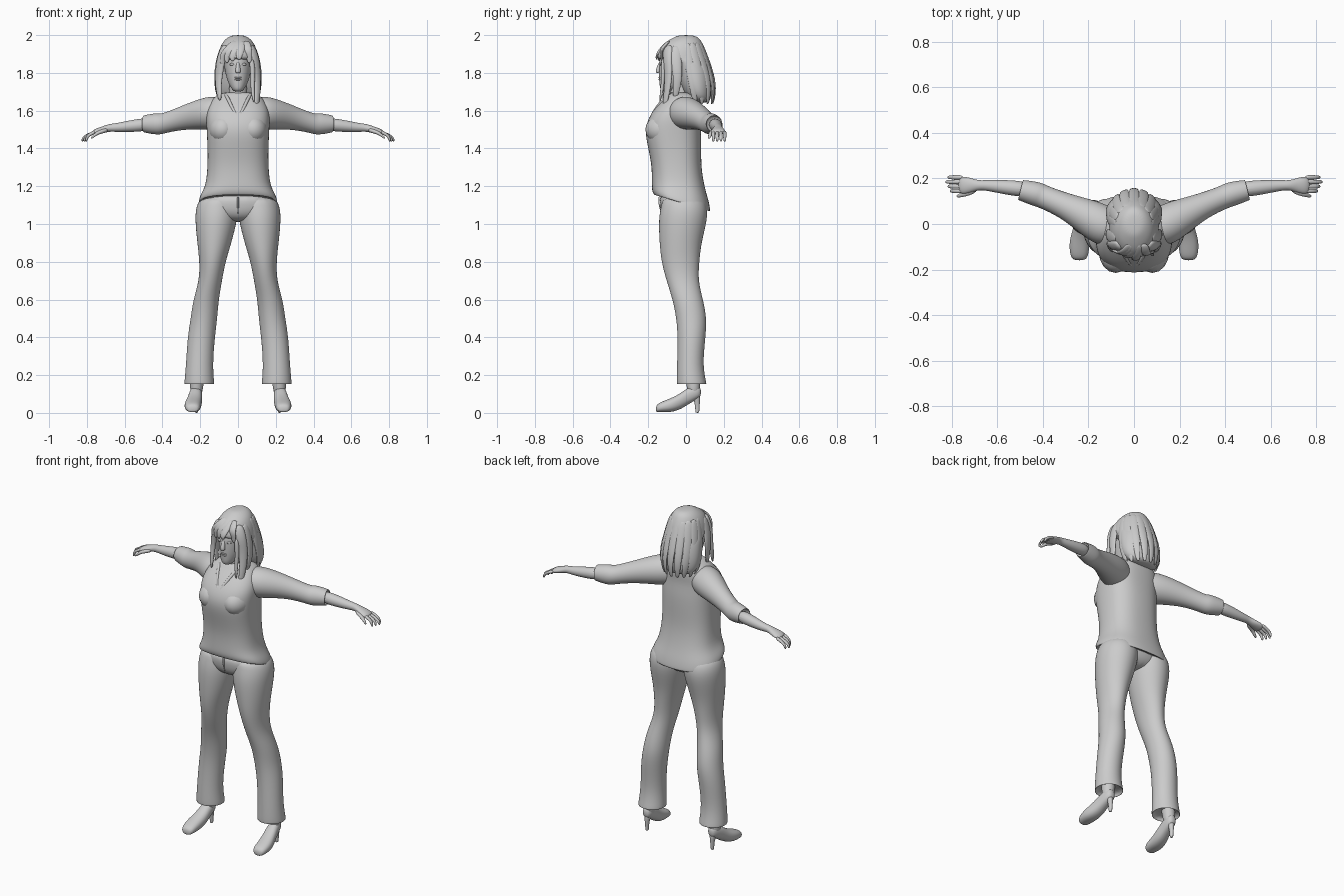
import bpy, bmesh, math
from mathutils import Vector

old = bpy.data.objects.get("Cube")
if old:
    bpy.data.objects.remove(old)

X, Y, Z = Vector((1, 0, 0)), Vector((0, 1, 0)), Vector((0, 0, 1))

# Single clay colour
grey = (0.6, 0.6, 0.6, 1)
clay = bpy.data.materials.new("plain_grey")
clay.use_nodes = True
clay.diffuse_color = grey
clay.node_tree.nodes["Principled BSDF"].inputs["Base Color"].default_value = grey


def finish(name, bm, mirror, levels):
    """Turn a bmesh into a smooth object, optionally mirrored across x."""
    bmesh.ops.recalc_face_normals(bm, faces=bm.faces)
    mesh = bpy.data.meshes.new(name)
    bm.to_mesh(mesh)
    bm.free()
    mesh.materials.append(clay)
    for face in mesh.polygons:
        face.use_smooth = True
    obj = bpy.data.objects.new(name, mesh)
    bpy.context.collection.objects.link(obj)
    if mirror:
        mirror_modifier = obj.modifiers.new("mirror", "MIRROR")
        mirror_modifier.use_mirror_merge = False
    if levels:
        subdivision = obj.modifiers.new("smooth", "SUBSURF")
        subdivision.levels = subdivision.render_levels = levels


def signed_power(value, exponent):
    return math.copysign(abs(value) ** exponent, value)


def loft(name, rings, along=None, ref=X, power=2, sides=16, mirror=False,
         hem=False, hem_slope=0):
    """Skin rings of (x, y, z, radius_u, radius_v). Without `along` the rings
    stand square to their path. A hem folds the last ring back inside."""
    centres = [Vector(ring[:3]) for ring in rings]
    radii = [Vector(ring[3:]) for ring in rings]
    last = len(rings) - 1
    tangents = [along or centres[min(i + 1, last)] - centres[max(i - 1, 0)]
                for i in range(len(rings))]
    if hem:
        inside = centres[-1].lerp(centres[-2], 0.3)
        centres += [centres[-1], inside]
        radii += [radii[-1] * 0.95, radii[-1] * 0.85]
        tangents += [tangents[-1], tangents[-1]]
    swell = 3 / (2 + math.cos(math.tau / sides))
    angles = [math.tau * k / sides for k in range(sides)]
    bm = bmesh.new()
    loops = []
    for i, (centre, radius, tangent) in enumerate(zip(centres, radii, tangents)):
        t = tangent.normalized()
        u = (ref - t * ref.dot(t)).normalized()
        v = t.cross(u)
        slope = hem_slope * min(1, i / last) ** 4
        loop = []
        for angle in angles:
            across = u * signed_power(math.cos(angle), 2 / power) * radius.x
            upright = v * signed_power(math.sin(angle), 2 / power) * radius.y
            offset = (across + upright) * swell
            loop.append(bm.verts.new(centre + offset - Z * slope * offset.y))
        loops.append(loop)
    for low, high in zip(loops, loops[1:]):
        for k in range(sides):
            bm.faces.new((low[k - 1], low[k], high[k], high[k - 1]))
    bm.faces.new(loops[0])
    bm.faces.new(loops[-1])
    finish(name, bm, mirror, 2)


def column(name, rings, **options):
    """Loft level rings of (y, z, half_width, half_depth) on the midline."""
    loft(name, [(0, *ring) for ring in rings], along=Z, **options)


def strand(name, points, wide, thick, taper=0.4, **options):
    """A tapering lock, finger or seam along a few points."""
    last = len(points) - 1
    rings = []
    for i, point in enumerate(points):
        scale = 1 - (1 - taper) * (i / last) ** 2
        rings.append((*point, wide * scale, thick * scale))
    loft(name, rings, sides=8, **options)


def ball(name, centre, size, mirror=False):
    """A smooth ellipsoid."""
    bm = bmesh.new()
    bmesh.ops.create_uvsphere(bm, u_segments=16, v_segments=10, radius=1)
    for vert in bm.verts:
        vert.co = Vector(centre) + vert.co * Vector(size) if size is None else Vector(
            [c + p * s for c, p, s in zip(centre, vert.co, size)])
    finish(name, bm, mirror, 0)


# Sweater body, with a hem that dips at the back
column("sweater", [
    (-.03, 1.7, .07, .06), (-.02, 1.68, .12, .08), (-.03, 1.64, .15, .11),
    (-.06, 1.58, .17, .13), (-.07, 1.5, .165, .15), (-.06, 1.4, .16, .14),
    (-.05, 1.3, .16, .13), (-.04, 1.2, .17, .14), (-.03, 1.15, .2, .15),
    (-.02, 1.11, .21, .15),
], power=2.5, sides=24, hem=True, hem_slope=.3)
ball("bust", (.08, -.12, 1.5), (.075, .095, .08), mirror=True)
strand("neckline", [(.07, -.07, 1.69), (.05, -.12, 1.66), (.03, -.16, 1.61),
                    (0, -.19, 1.56)], .009, .009, taper=.8, mirror=True)

# Sleeves with turned-up cuffs
loft("sleeves", [
    (.07, -.03, 1.59, .07, .07), (.13, -.01, 1.59, .09, .09),
    (.2, .03, 1.58, .08, .08), (.3, .08, 1.56, .055, .06),
    (.4, .12, 1.53, .05, .05), (.42, .13, 1.53, .055, .06),
    (.5, .15, 1.53, .045, .045),
], ref=Y, mirror=True, hem=True)

# Forearms, hands and fingers
loft("forearms", [
    (.46, .15, 1.53, .035, .035), (.55, .16, 1.52, .033, .033),
    (.64, .17, 1.51, .024, .023), (.68, .17, 1.51, .02, .02),
    (.71, .17, 1.5, .03, .018), (.75, .17, 1.49, .04, .016),
    (.77, .17, 1.48, .03, .01),
], ref=Y, mirror=True)
for i, reach in enumerate((.8, .81, .82, .81)):
    y = .145 + .02 * i
    strand(f"finger_{i + 1}", [(.75, y, 1.49), (.785, y, 1.475),
                               (reach, y, 1.46), (reach + .005, y, 1.435)],
           .01, .009, taper=.6, ref=Y, mirror=True)
strand("thumb", [(.69, .16, 1.5), (.72, .14, 1.49), (.75, .13, 1.48),
                 (.78, .12, 1.45)], .015, .012, ref=Y, mirror=True)

# Trousers: seat and flared legs
column("trouser_seat", [
    (-.02, 1.17, .18, .12), (-.02, 1.1, .21, .12), (-.02, 1.05, .19, .11),
    (-.02, 1.01, .08, .07),
], sides=24)
loft("trouser_legs", [
    (.1, -.02, 1.15, .09, .1), (.11, -.01, 1.1, .11, .12),
    (.115, -.015, 1.03, .113, .13), (.125, -.03, .9, .09, .11),
    (.135, -.03, .8, .068, .1), (.145, -.02, .7, .06, .083),
    (.17, .01, .6, .067, .08), (.18, .03, .5, .07, .08),
    (.195, .03, .4, .072, .073), (.205, .02, .25, .07, .067),
    (.205, .03, .15, .08, .08),
], along=Z, mirror=True, hem=True)
strand("fly_seam", [(0, -.14, 1.15), (0, -.14, 1.1), (0, -.125, 1.05)], .006, .008)

# Ankles and high-heeled shoes
loft("ankles", [(.22, .04, .09, .03, .03), (.22, .04, .14, .035, .035),
                (.21, .03, .24, .04, .045)], along=Z, mirror=True)
loft("shoes", [
    (.24, -.16, .02, .025, .018), (.24, -.14, .03, .04, .025),
    (.24, -.08, .04, .045, .037), (.23, -.03, .06, .04, .042),
    (.225, .01, .09, .035, .045), (.22, .06, .11, .03, .037),
    (.22, .08, .11, .015, .02),
], along=Y, power=2.3, mirror=True)
loft("shoe_heels", [
    (.22, .05, .11, .026, .026), (.22, .06, .06, .012, .014),
    (.22, .06, .01, .009, .01), (.22, .06, 0, .009, .01),
], along=Z, mirror=True)

# Neck, head and face
column("neck", [(-.03, 1.6, .06, .06), (-.03, 1.68, .05, .055),
                (-.035, 1.73, .045, .047), (-.035, 1.78, .045, .05)])
column("head", [
    (-.1, 1.7, .02, .025), (-.095, 1.715, .033, .042), (-.08, 1.74, .048, .06),
    (-.06, 1.78, .063, .083), (-.04, 1.84, .074, .103), (-.03, 1.9, .075, .11),
    (-.02, 1.97, .03, .05),
], sides=20)
strand("nose", [(0, -.145, 1.8), (0, -.15, 1.81), (0, -.143, 1.835),
                (0, -.135, 1.86)], .015, .013)
ball("eyes", (.03, -.13, 1.845), (.015, .009, .007), mirror=True)
for name, height in (("upper_lip", 1.775), ("lower_lip", 1.765)):
    ball(name, (0, -.138, height), (.02, .008, .005))

# Hair: crown and fringe mass flowing into a bob at the back
column("hair", [
    (0, 2, .03, .04), (0, 1.985, .06, .07), (-.015, 1.96, .083, .1),
    (-.02, 1.92, .1, .125), (-.02, 1.88, .107, .135), (-.015, 1.87, .108, .12),
    (.03, 1.85, .113, .09), (.05, 1.76, .127, .09), (.065, 1.68, .12, .07),
    (.08, 1.64, .08, .045),
], sides=24)

# Locks fanned around the back
lock_count = 9
for i in range(lock_count):
    angle = math.pi * i / (lock_count - 1)
    outward = X * math.cos(angle) + Y * math.sin(angle)
    points = [outward * spread + Y * back + Z * height for spread, back, height in (
        (.075, 0, 1.965), (.1, .01, 1.88), (.115, .03, 1.78), (.115, .04, 1.7),
        (.09, .05, 1.63))]
    strand(f"back_lock_{i + 1}", points, .026, .01, ref=Z.cross(outward))

# Locks framing the face, longer on the left
for side, name, drop in ((1, "left", .06), (-1, "right", 0)):
    strand(f"{name}_front_lock", [
        (side * .06, -.09, 1.95), (side * .09, -.1, 1.88), (side * .1, -.09, 1.8),
        (side * .105, -.1, 1.73 - drop / 2), (side * .095, -.12, 1.65 - drop)],
        .03, .017, ref=Y + X * side)
    strand(f"{name}_side_lock", [
        (side * .075, -.05, 1.95), (side * .105, -.055, 1.87),
        (side * .12, -.04, 1.77), (side * .1, -.06, 1.655)], .032, .014, ref=Y)
strand("inner_lock", [(.07, -.12, 1.88), (.08, -.12, 1.8), (.075, -.125, 1.72),
                      (.085, -.14, 1.64)], .014, .012)

# Swept fringe, parted on the left
for i, x in enumerate((-.085, -.06, -.03, .005, .06)):
    front = -.158 + abs(x) / 2
    strand(f"fringe_lock_{i + 1}", [
        (.02 + x / 3, -.085, 1.97), (.01 + x * .7, -.135, 1.925),
        (x, front, 1.89), (x, front, 1.87 - abs(x) / 3)], .023, .01)
